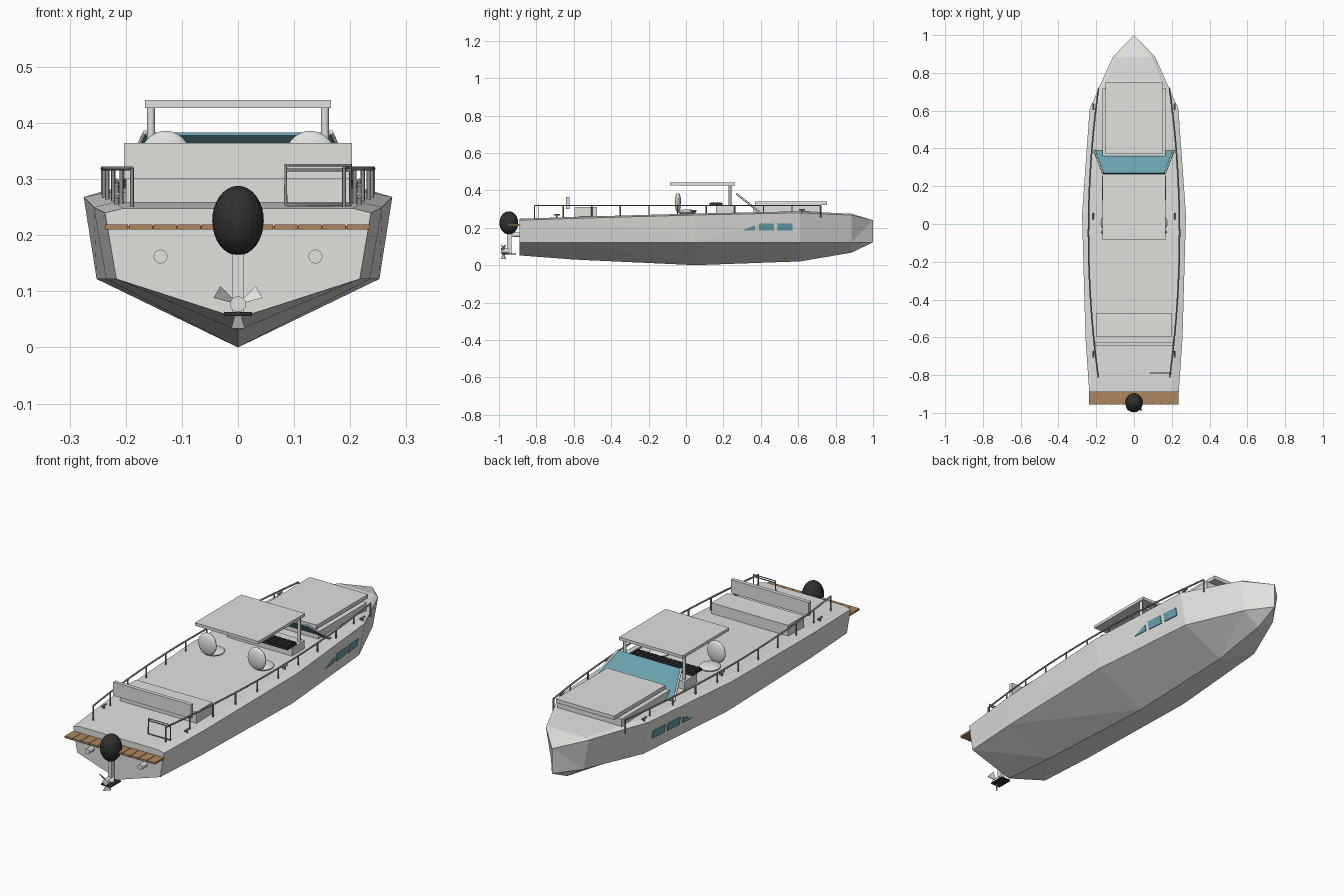
import bpy, bmesh, math
from mathutils import Vector

if "Cube" in bpy.data.objects:
    bpy.data.objects.remove(bpy.data.objects["Cube"], do_unlink=True)


def material(name, rgb, rough=0.5):
    m = bpy.data.materials.new(name)
    m.use_nodes = True
    m.diffuse_color = (*rgb, 1)
    bsdf = m.node_tree.nodes["Principled BSDF"]
    bsdf.inputs["Base Color"].default_value = (*rgb, 1)
    bsdf.inputs["Roughness"].default_value = rough
    return m


PALE = material("pale_grey", (0.75, 0.75, 0.73))
STEEL = material("rail_grey", (0.28, 0.28, 0.28))
BLACK = material("matte_black", (0.03, 0.03, 0.03))
GLASS = material("teal_glass", (0.14, 0.36, 0.43))
WOOD = material("teak_brown", (0.42, 0.24, 0.11))


def finish(name, bm, mat):
    bmesh.ops.recalc_face_normals(bm, faces=bm.faces)
    me = bpy.data.meshes.new(name)
    bm.to_mesh(me)
    bm.free()
    me.materials.append(mat)
    ob = bpy.data.objects.new(name, me)
    bpy.context.collection.objects.link(ob)
    return ob


def box(name, lo, hi, mat):
    bm = bmesh.new()
    bmesh.ops.create_cube(bm, size=1)
    for v in bm.verts:
        v.co = [(a + b) / 2 + c * (b - a) for a, b, c in zip(lo, hi, v.co)]
    return finish(name, bm, mat)


def ellipsoid(name, centre, radii, mat):
    bm = bmesh.new()
    bmesh.ops.create_uvsphere(bm, u_segments=24, v_segments=16, radius=1)
    for v in bm.verts:
        v.co = [c + r * p for c, r, p in zip(centre, radii, v.co)]
    return finish(name, bm, mat)


def rod(name, a, b, radius, mat, sides=12):
    a, b = Vector(a), Vector(b)
    bm = bmesh.new()
    bmesh.ops.create_cone(bm, cap_ends=True, segments=sides, radius1=radius,
                          radius2=radius, depth=(b - a).length)
    turn = (b - a).to_track_quat("Z", "Y")
    for v in bm.verts:
        v.co = turn @ v.co + (a + b) / 2
    ob = finish(name, bm, mat)
    for p in ob.data.polygons:
        p.use_smooth = len(p.vertices) == 4
    return ob


def plate(name, pts, push, mat):
    """Thin solid from an outline, thickened along the push vector."""
    bm = bmesh.new()
    face = bm.faces.new([bm.verts.new(p) for p in pts])
    out = bmesh.ops.extrude_face_region(bm, geom=[face])["geom"]
    for v in out:
        if isinstance(v, bmesh.types.BMVert):
            v.co += Vector(push)
    return finish(name, bm, mat)


def pipe(name, pts, radius, mat):
    cu = bpy.data.curves.new(name, "CURVE")
    cu.dimensions = "3D"
    cu.bevel_depth = radius
    cu.bevel_resolution = 1
    cu.use_fill_caps = True
    sp = cu.splines.new("POLY")
    sp.points.add(len(pts) - 1)
    for p, co in zip(sp.points, pts):
        p.co = (*co, 1)
    cu.materials.append(mat)
    ob = bpy.data.objects.new(name, cu)
    bpy.context.collection.objects.link(ob)
    return ob


# Hull: y, keel z, chine half width, gunwale half width, gunwale z
stations = [(-0.89, 0.052, 0.217, 0.237, 0.24), (-0.6, 0.03, 0.235, 0.257, 0.25),
            (0.05, 0.0, 0.252, 0.275, 0.268), (0.61, 0.02, 0.205, 0.235, 0.28),
            (0.885, 0.067, 0.085, 0.112, 0.267), (1.0, 0.122, 0.0, 0.0, 0.24)]
bm = bmesh.new()
rings = []
for y, zk, xc, xg, zg in stations:
    half = [(xc, 0.122), (xg, zg), (xg * 0.86, zg + 0.008 * (xg > 0))]
    ring = [(0, zk)] + half + [(-x, z) for x, z in reversed(half)]
    rings.append([bm.verts.new((x, y, z)) for x, z in ring])
for a, b in zip(rings, rings[1:]):
    for i in range(len(a)):
        j = (i + 1) % len(a)
        bm.faces.new((a[i], a[j], b[j], b[i]))
bm.faces.new(rings[0])
bmesh.ops.remove_doubles(bm, verts=bm.verts, dist=0.0005)
bmesh.ops.triangulate(bm, faces=[f for f in bm.faces if len(f.verts) == 4])
hull = finish("hull", bm, PALE)
bpy.context.view_layer.update()


def deck_z(x, y):
    hit, loc, _, _ = hull.ray_cast((x, y, 1), (0, 0, -1))
    return loc.z if hit else 0.26


# Hull side windows, laid on the hull surface
panes = [[(0.30, 0.185), (0.37, 0.185), (0.37, 0.214)]]
panes += [[(y, 0.184), (y + 0.08, 0.184), (y + 0.08, 0.222), (y, 0.222)] for y in (0.39, 0.49)]
for side, label in ((1, "left"), (-1, "right")):
    for outline in panes:
        pts = []
        for y, z in outline:
            loc = hull.ray_cast((side, y, z), (-side, 0, 0))[1]
            pts.append(loc - Vector((side * 0.003, 0, 0)))
        plate(label + "_hull_window", pts, (side * 0.007, 0, 0), GLASS)

# Bow sun pad
box("sun_pad_base", (-0.168, 0.36, 0.27), (0.168, 0.72, 0.317), PALE)
box("sun_pad_cushion", (-0.152, 0.37, 0.322), (0.152, 0.753, 0.34), PALE)

# Windscreen with edge frames
low, high = Vector((0.21, 0.39, 0.287)), Vector((0.165, 0.27, 0.383))
flip = Vector((-1, 1, 1))
plate("windscreen", [low, high, high * flip, low * flip], (0, -0.004, -0.005), GLASS)
for s in (1, -1):
    m = Vector((s, 1, 1))
    pipe("windscreen_frame", [low * m, high * m], 0.005, PALE)

# Helm console and dark dashboard
box("helm_console", (-0.17, 0.16, 0.265), (0.17, 0.255, 0.318), PALE)
box("dashboard", (-0.17, 0.125, 0.32), (0.17, 0.195, 0.332), BLACK)
for i in range(14):
    x = -0.157 + i * 0.0242
    box("dashboard_rib", (x - 0.006, 0.13, 0.331), (x + 0.006, 0.19, 0.336), BLACK)

# Roof and pillars
box("roof", (-0.166, -0.085, 0.427), (0.166, 0.262, 0.441), PALE)
for s in (1, -1):
    rod("roof_pillar", (s * 0.155, 0.235, 0.27), (s * 0.155, 0.235, 0.43), 0.007, PALE)

# Helm chairs
for s in (1, -1):
    ellipsoid("chair_back", (s * 0.129, -0.043, 0.334), (0.047, 0.017, 0.052), PALE)
    ellipsoid("chair_seat", (s * 0.129, 0.005, 0.284), (0.047, 0.048, 0.014), PALE)

# Stern bench
box("bench_seat", (-0.2, -0.595, 0.25), (0.2, -0.475, 0.312), PALE)
box("bench_back", (-0.203, -0.642, 0.3), (0.203, -0.624, 0.364), PALE)


# Side rails and posts
def rail_x(y):
    return 0.241 - 0.052 * (abs(y + 0.05) / 0.76) ** 2


for s in (1, -1):
    ys = [-0.81 + 1.53 * i / 20 for i in range(21)]
    pipe("side_rail", [(s * rail_x(y), y, 0.319) for y in ys], 0.004, STEEL)
    for y in ys[::2]:
        x = s * rail_x(y)
        rod("rail_post", (x, y, deck_z(x, y) - 0.004), (x, y, 0.319), 0.0035, STEEL, 8)
    # Mooring cleats
    for y in (-0.69, 0.04, 0.62):
        x = s * 0.216
        z = deck_z(x, y)
        rod("cleat_stem", (x, y, z - 0.004), (x, y, z + 0.014), 0.004, STEEL, 8)
        rod("cleat_bar", (x, y - 0.017, z + 0.014), (x, y + 0.017, z + 0.014), 0.004, STEEL, 8)

# Stern gate
pipe("stern_gate", [(0.085, -0.79, 0.254), (0.085, -0.79, 0.325), (0.2, -0.79, 0.325),
                    (0.2, -0.79, 0.254), (0.085, -0.79, 0.254)], 0.003, STEEL)
rod("gate_bar", (0.085, -0.79, 0.316), (0.2, -0.79, 0.316), 0.0025, STEEL, 8)

# Swim platform planks
count, width = 11, 0.474
for i in range(count):
    x = -width / 2 + i * width / count
    box("swim_plank", (x, -0.955, 0.21), (x + width / count - 0.002, -0.885, 0.219), WOOD)
box("plank_support", (-0.232, -0.945, 0.211), (0.232, -0.84, 0.216), WOOD)

# Exhaust pipes
for s in (1, -1):
    rod("exhaust_pipe", (s * 0.138, -0.928, 0.162), (s * 0.138, -0.86, 0.162), 0.0125, PALE, 16)

# Outboard motor
ellipsoid("motor_cowl", (0, -0.947, 0.226), (0.046, 0.05, 0.062), BLACK)
box("motor_leg", (-0.01, -0.957, 0.06), (0.01, -0.933, 0.19), PALE)
box("motor_fin", (-0.025, -0.985, 0.056), (0.025, -0.91, 0.063), BLACK)
rod("propeller_hub", (0, -0.99, 0.077), (0, -0.945, 0.077), 0.014, PALE, 16)
hub = Vector((0, -0.978, 0.077))
for k in range(3):
    mid = math.radians(30 + 120 * k)
    pts = []
    for r, da, dy in ((0.01, -0.3, 0.0), (0.045, -0.27, -0.012), (0.045, 0.27, 0.012), (0.01, 0.3, 0.0)):
        pts.append(hub + Vector((r * math.cos(mid + da), dy, r * math.sin(mid + da))))
    plate("propeller_blade", pts, (0, 0.004, 0), PALE)
